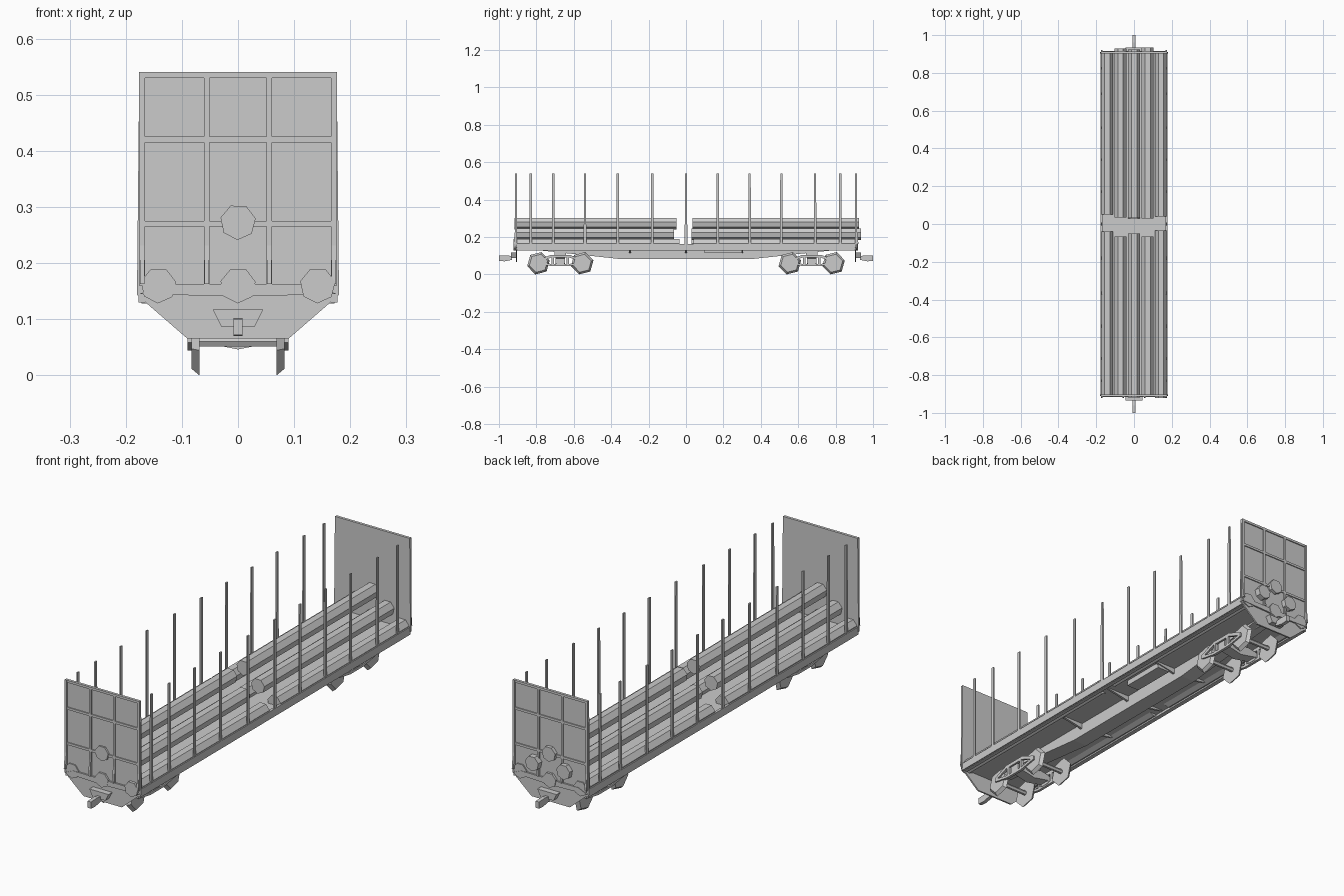
import bpy, bmesh, math
from mathutils import Matrix, Vector


def finish(name, bm):
    bmesh.ops.recalc_face_normals(bm, faces=bm.faces[:])
    me = bpy.data.meshes.new(name)
    bm.to_mesh(me)
    bm.free()
    ob = bpy.data.objects.new(name, me)
    bpy.context.collection.objects.link(ob)
    return ob


def box(name, x0, x1, y0, y1, z0, z1):
    bm = bmesh.new()
    bmesh.ops.create_cube(bm, size=1)
    for v in bm.verts:
        v.co = Vector(((x0 + x1) / 2 + v.co.x * (x1 - x0),
                       (y0 + y1) / 2 + v.co.y * (y1 - y0),
                       (z0 + z1) / 2 + v.co.z * (z1 - z0)))
    return finish(name, bm)


def prism(name, pts, a, b, axis):
    """Extrude a 2D profile from a to b along axis ('x': pts are y,z; 'y': pts are x,z)."""
    bm = bmesh.new()

    def vert(p, t):
        return bm.verts.new((t, p[0], p[1]) if axis == 'x' else (p[0], t, p[1]))
    lo = [vert(p, a) for p in pts]
    hi = [vert(p, b) for p in pts]
    bm.faces.new(lo)
    bm.faces.new(hi)
    n = len(pts)
    for i in range(n):
        bm.faces.new((lo[i], lo[(i + 1) % n], hi[(i + 1) % n], hi[i]))
    return finish(name, bm)


def drum(name, x, y, z, r1, r2, depth, sides, turn=0.0):
    """Cylinder or cone lying along x; r2 is the +x end."""
    bm = bmesh.new()
    m = (Matrix.Translation((x, y, z)) @ Matrix.Rotation(math.pi / 2, 4, 'Y')
         @ Matrix.Rotation(turn, 4, 'Z'))
    bmesh.ops.create_cone(bm, cap_ends=True, segments=sides, radius1=r1,
                          radius2=r2, depth=depth, matrix=m)
    return finish(name, bm)


# deck, side sills and lower edge flanges
box("deck", -0.17, 0.17, -0.908, 0.908, 0.138, 0.152)
for s in (-1, 1):
    x0, x1 = sorted((s * 0.166, s * 0.177))
    box("side_sill", x0, x1, -0.908, 0.908, 0.13, 0.163)
    x0, x1 = sorted((s * 0.155, s * 0.172))
    box("sill_flange", x0, x1, -0.9, 0.9, 0.128, 0.138)

# fishbelly centre sill and cross bearers
prism("centre_sill", [(-0.88, 0.138), (-0.72, 0.122), (-0.35, 0.082),
                      (0.35, 0.082), (0.72, 0.122), (0.88, 0.138)], -0.035, 0.035, 'x')
for y in (-0.3, 0, 0.3):
    prism("cross_bearer", [(-0.16, 0.138), (-0.035, 0.115), (0.035, 0.115),
                           (0.16, 0.138)], y - 0.005, y + 0.005, 'y')
box("brake_reservoir", 0.06, 0.12, 0.1, 0.3, 0.115, 0.138)

# side stakes
for s in (-1, 1):
    for y in (-0.83, -0.71, -0.54, -0.365, -0.18, 0, 0.17, 0.34, 0.51, 0.69, 0.825):
        prism("side_stake", [(y - 0.007, 0.14), (y + 0.007, 0.14), (y + 0.006, 0.54),
                             (y - 0.006, 0.54)], s * 0.170, s * 0.176, 'x')

# heptagonal logs: x, z, front log range, rear log range
logs = [(-0.142, 0.16, -0.915, -0.04, 0.05, 0.915),
        (0.0, 0.16, -0.918, -0.05, 0.03, 0.92),
        (0.142, 0.16, -0.922, -0.035, 0.04, 0.915),
        (-0.072, 0.217, -0.905, -0.065, 0.035, 0.93),
        (0.072, 0.217, -0.905, -0.065, 0.03, 0.935),
        (0.0, 0.273, -0.918, -0.05, 0.035, 0.925)]
for x, z, a, b, c, d in logs:
    ring = [(x + 0.032 * math.cos(0.2 + i * math.tau / 7),
             z + 0.032 * math.sin(0.2 + i * math.tau / 7)) for i in range(7)]
    prism("front_log", ring, a, b, 'y')
    prism("rear_log", ring, c, d, 'y')


def ends(s):
    def yb(name, x0, x1, a, b, z0, z1):
        a, b = sorted((s * a, s * b))
        return box(name, x0, x1, a, b, z0, z1)
    # bulkhead plate, tapering below the deck
    prism("bulkhead", [(-0.09, 0.065), (0.09, 0.065), (0.18, 0.143), (0.176, 0.54),
                       (-0.176, 0.54), (-0.18, 0.143)], s * 0.903, s * 0.910, 'y')
    # outer ribs
    for x, w in ((-0.171, 0.005), (-0.056, 0.005), (0.056, 0.005), (0.171, 0.005)):
        yb("bulkhead_post", x - w, x + w, 0.909, 0.915, 0.16, 0.54)
        prism("post_gusset", [(s * 0.912, 0.163), (s * 0.922, 0.163), (s * 0.912, 0.26)],
              x - 0.004, x + 0.004, 'x')
    for z in (0.27, 0.42, 0.535):
        yb("bulkhead_rail", -0.174, 0.174, 0.909, 0.9145, z - 0.005, z + 0.005)
    # shallow ridge on the end beam
    prism("end_beam", [(-0.175, 0.145), (0, 0.14), (0.175, 0.145), (0.135, 0.163),
                       (-0.135, 0.163)], s * 0.909, s * 0.917, 'y')
    # coupler pocket, shank and knuckle
    prism("coupler_pocket", [(-0.03, 0.087), (0.03, 0.087), (0.045, 0.117),
                             (-0.045, 0.117)], s * 0.908, s * 0.935, 'y')
    prism("coupler", [(s * 0.93, 0.098), (s * 0.93, 0.078), (s * 0.97, 0.07),
                      (s * 1.0, 0.072), (s * 1.0, 0.1), (s * 0.96, 0.102)],
          -0.008, 0.008, 'x')


def bogie(yc):
    # hexagonal dished wheels and axles
    for y in (yc - 0.117, yc + 0.117):
        drum("axle", 0, y, 0.06, 0.01, 0.01, 0.15, 6)
        for s in (-1, 1):
            r = (0.062, 0.05) if s > 0 else (0.05, 0.062)
            drum("wheel", s * 0.076, y, 0.06, r[0], r[1], 0.014, 6, 0.25)
    for s in (-1, 1):
        # side frame: arch bar, tie bar and columns leaving open windows
        a, b = s * 0.078, s * 0.09
        prism("arch_bar", [(yc - 0.125, 0.075), (yc - 0.05, 0.105), (yc + 0.05, 0.105),
                           (yc + 0.125, 0.075), (yc + 0.125, 0.06), (yc + 0.05, 0.09),
                           (yc - 0.05, 0.09), (yc - 0.125, 0.06)], a, b, 'x')
        prism("tie_bar", [(yc - 0.125, 0.07), (yc - 0.045, 0.055), (yc + 0.045, 0.055),
                          (yc + 0.125, 0.07), (yc + 0.125, 0.058), (yc + 0.045, 0.044),
                          (yc - 0.045, 0.044), (yc - 0.125, 0.058)], a, b, 'x')
        for dy in (-0.04, 0.04):
            x0, x1 = sorted((a, b))
            box("frame_column", x0, x1, yc + dy - 0.006, yc + dy + 0.006, 0.05, 0.1)
        x0, x1 = sorted((s * 0.076, s * 0.088))
        box("spring_pack", x0, x1, yc - 0.022, yc + 0.022, 0.05, 0.085)
    # bolster with a shallow V underside, and pivot under the deck
    prism("bolster", [(-0.08, 0.062), (0, 0.046), (0.08, 0.062), (0.08, 0.085),
                      (0, 0.1), (-0.08, 0.085)], yc - 0.025, yc + 0.025, 'y')
    box("pivot", -0.03, 0.03, yc - 0.03, yc + 0.03, 0.09, 0.138)


for s in (-1, 1):
    ends(s)
    bogie(s * 0.672)

# settle on the ground plane
bpy.context.view_layer.update()
low = min(v.co.z for o in bpy.data.objects for v in o.data.vertices)
for o in bpy.data.objects:
    if o.name.startswith(("wheel", "axle")):
        o.location.z = -low
